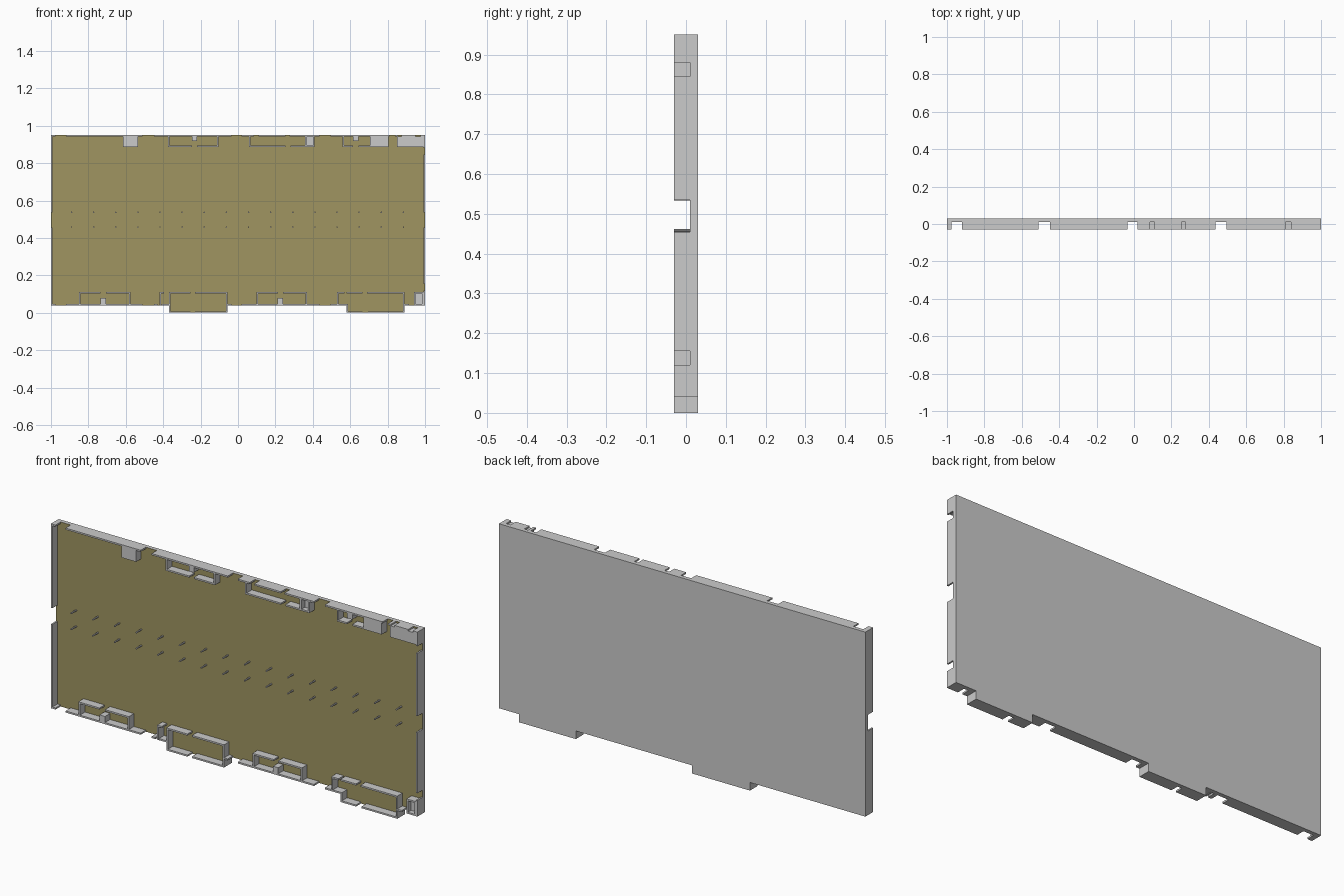
import bpy, bmesh

if "Cube" in bpy.data.objects:
    bpy.data.objects.remove(bpy.data.objects["Cube"])

FRONT, FLOOR, BACK = -0.03, 0.01, 0.03
T = 0.008            # wall thickness
TOP, LOW = 0.95, 0.04


def finish(name, bm):
    bmesh.ops.recalc_face_normals(bm, faces=bm.faces)
    me = bpy.data.meshes.new(name)
    bm.to_mesh(me)
    bm.free()
    ob = bpy.data.objects.new(name, me)
    bpy.context.collection.objects.link(ob)
    return ob


def boxes(name, rects, y0=FRONT, y1=FLOOR):
    """One object made of boxes given as (x0, x1, z0, z1)."""
    bm = bmesh.new()
    for x0, x1, z0, z1 in rects:
        vs = bmesh.ops.create_cube(bm, size=1)["verts"]
        for v in vs:
            v.co.x = x1 if v.co.x > 0 else x0
            v.co.y = y1 if v.co.y > 0 else y0
            v.co.z = z1 if v.co.z > 0 else z0
    return finish(name, bm)


def pocket(name, x0, x1, z0, z1, shelf, gaps=()):
    """Two side walls and a shelf that is broken by gaps."""
    rects = [(x0, x0 + T, z0, z1), (x1 - T, x1, z0, z1)]
    a = x0
    for g0, g1 in list(gaps) + [(x1, x1)]:
        rects.append((a, g0, shelf, shelf + T))
        a = g1
    return boxes(name, rects)


# back plate with two lower tabs and a coloured front face
outline = [(-1, LOW), (-.37, LOW), (-.37, 0), (-.055, 0), (-.055, LOW), (.58, LOW),
           (.58, 0), (.89, 0), (.89, LOW), (1, LOW), (1, TOP), (-1, TOP)]
bm = bmesh.new()
face = bm.faces.new([bm.verts.new((x, FLOOR, z)) for x, z in outline])
ext = bmesh.ops.extrude_face_region(bm, geom=[face], use_keep_orig=True)
for v in ext["geom"]:
    if isinstance(v, bmesh.types.BMVert):
        v.co.y = BACK
plate = finish("back_plate", bm)
olive = bpy.data.materials.new("olive_board")
olive.diffuse_color = (0.35, 0.30, 0.12, 1)
olive.use_nodes = True
olive.node_tree.nodes["Principled BSDF"].inputs["Base Color"].default_value = olive.diffuse_color
plate.data.materials.append(None)
plate.data.materials.append(olive)
for p in plate.data.polygons:
    if p.normal.y < -0.9 and abs(p.center.y - FLOOR) < 1e-4:
        p.material_index = 1

# rim walls, broken by notches
top_runs = [(-1, -.975), (-.92, -.51), (-.45, -.035), (.02, .085), (.11, .255), (.275, .435),
            (.495, .81), (.84, .855), (.875, .95), (.975, 1)]
boxes("top_rim", [(a, b, TOP - T, TOP) for a, b in top_runs])
low_runs = [(-1, -.975), (-.92, -.51), (-.45, -.43), (-.41, -.37), (-.055, -.035),
            (.02, .435), (.495, .58), (.89, .915), (.94, 1)]
boxes("bottom_rim", [(a, b, LOW, LOW + T) for a, b in low_runs])
boxes("tab_rim", [(a, b, 0, T) for a, b in
                  [(-.37, -.255), (-.23, -.055), (.58, .665), (.695, .89)]]
      + [(.58, .58 + T, 0, LOW + T)])
boxes("left_rim", [(-1, -1 + T, a, b) for a, b in [(LOW, .455), (.535, TOP)]])
boxes("right_rim", [(1 - T, 1, a, b) for a, b in
                    [(LOW, .12), (.155, .455), (.535, .845), (.88, TOP)]])

# pockets along the bottom edge
SHELF = 0.104
pocket("bottom_pocket_1", -.85, -.575, LOW, .112, SHELF, [(-.735, -.705)])
pocket("bottom_pocket_2", -.37, -.055, 0, .112, SHELF, [(-.255, -.23)])
pocket("bottom_pocket_3", .10, .37, LOW, .112, SHELF, [(.215, .24)])
pocket("bottom_pocket_4", .53, .89, 0.04, .112, SHELF, [(.57, .58), (.665, .69)])
boxes("tab_side_wall", [(.89 - T, .89, 0, .05)])
boxes("small_bottom_wall", [(-.42, -.42 + T, LOW, .112), (-.42, -.395, SHELF, .112)])

# pockets along the top edge
pocket("top_pocket_1", -.375, -.105, .886, TOP, .886, [(-.245, -.22)])
pocket("top_pocket_2", .06, .365, .886, TOP, .886, [(.255, .28)])
pocket("top_pocket_3", .56, .715, .886, TOP, .886, [(.615, .645)])

# small posts centred in the split pockets
boxes("pocket_posts", [(-.735, -.705, LOW, .078), (.212, .24, LOW, .078),
                       (-.247, -.22, .917, TOP), (.615, .645, .917, TOP)])

# solid blocks on the top edge
boxes("top_blocks", [(-.615, -.535, .886, TOP - T), (.71, .805, .886, TOP - T),
                     (.85, 1, .886, TOP - T)])

# shallow boxes with a raised floor
pocket("top_cup", .36, .41, .886, TOP, .886)
pocket("bottom_cup", .94, .992, LOW, .112, SHELF)
boxes("cup_floors", [(.36, .41, .886, TOP - T), (.94, .992, LOW, .112)], y0=-.005)

# two rows of pins across the middle
bm = bmesh.new()
for i in range(16):
    for z in (.458, .537):
        vs = bmesh.ops.create_cone(bm, cap_ends=True, segments=8, radius1=.004,
                                   radius2=.004, depth=FLOOR - FRONT)["verts"]
        for v in vs:
            x, y, h = v.co
            v.co = (x - .89 + i * .1183, (FRONT + FLOOR) / 2 + h, z + y)
finish("pins", bm)
